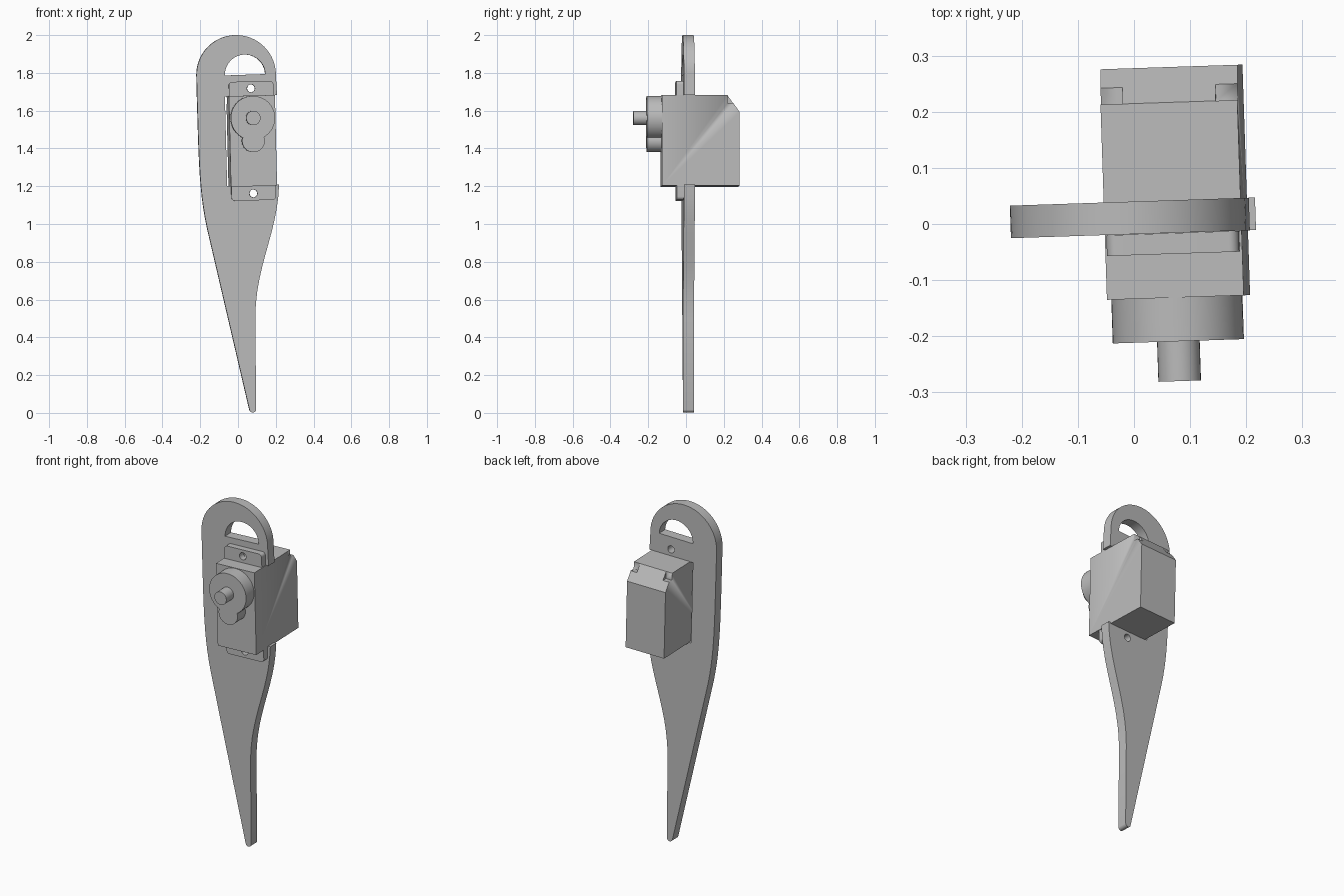
import bpy, bmesh
from math import sin, cos, pi, radians
from mathutils import Matrix, Vector
from mathutils.geometry import interpolate_bezier

cube = bpy.data.objects.get("Cube")
if cube:
    bpy.data.objects.remove(cube, do_unlink=True)

grey = bpy.data.materials.new("plain grey")
grey.use_nodes = True
COLOUR = (0.5, 0.5, 0.5, 1)
grey.diffuse_color = COLOUR
grey.node_tree.nodes["Principled BSDF"].inputs["Base Color"].default_value = COLOUR

TURN = Matrix.Rotation(radians(1.9), 4, 'Z')
TILT = Matrix.Rotation(radians(-1.35), 4, 'Y')
PLATE = TURN
SERVO = Matrix.Translation((0.075, 0, 1.44)) @ TURN @ TILT
FRONT = Matrix.Rotation(pi / 2, 4, 'X')                     # outline drawn in x, z
SIDE = Matrix(((0, 0, 1, 0), (1, 0, 0, 0), (0, 1, 0, 0), (0, 0, 0, 1)))  # in y, z


def arc(cx, cz, r, start=0, end=360, steps=32):
    angles = [radians(start + (end - start) * i / steps) for i in range(steps + 1)]
    return [(cx + r * cos(a), cz + r * sin(a)) for a in angles]


def circle(cx, cz, r, steps=32):
    return arc(cx, cz, r, steps=steps)[:-1]


def bezier(*points, steps=12):
    knots = [Vector((x, z, 0)) for x, z in points]
    return [(p.x, p.y) for p in interpolate_bezier(*knots, steps)]


def extrude(name, outlines, near, far, view, place):
    """Fill the outlines (inner ones become holes) and extrude from near to far."""
    curve = bpy.data.curves.new(name + "_outline", 'CURVE')
    curve.dimensions = '2D'
    curve.fill_mode = 'BOTH'
    curve.extrude = (far - near) / 2
    for outline in outlines:
        spline = curve.splines.new('POLY')
        spline.points.add(len(outline) - 1)
        for point, (u, v) in zip(spline.points, outline):
            point.co = (u, v, 0, 1)
        spline.use_cyclic_u = True
    temp = bpy.data.objects.new(name + "_outline", curve)
    bpy.context.collection.objects.link(temp)
    graph = bpy.context.evaluated_depsgraph_get()
    mesh = bpy.data.meshes.new_from_object(temp.evaluated_get(graph))
    bpy.data.objects.remove(temp, do_unlink=True)
    middle = (near + far) / 2
    shift = (0, middle, 0) if view is FRONT else (middle, 0, 0)
    mesh.transform(place @ Matrix.Translation(shift) @ view)
    bm = bmesh.new()
    bm.from_mesh(mesh)
    bmesh.ops.remove_doubles(bm, verts=bm.verts, dist=1e-5)
    bmesh.ops.recalc_face_normals(bm, faces=bm.faces)
    bm.to_mesh(mesh)
    bm.free()
    mesh.name = name
    mesh.materials.clear()
    mesh.materials.append(grey)
    obj = bpy.data.objects.new(name, mesh)
    bpy.context.collection.objects.link(obj)
    bpy.ops.object.select_all(action='DESELECT')
    obj.select_set(True)
    bpy.context.view_layer.objects.active = obj
    bpy.ops.object.shade_smooth_by_angle(angle=radians(30))
    return obj


# Flat blade: round head, side slot for the motor, tapering to a narrow tip
blade = arc(-0.01, 1.79, 0.21, 0, 180, 40)
blade += bezier((-0.218, 1.7), (-0.207, 1.35), (-0.207, 1.18), (-0.164, 0.98))
blade += arc(0.078, 0.02, 0.018, 195, 350, 10)
blade += bezier((0.091, 0.5), (0.091, 0.78), (0.21, 0.95), (0.217, 1.21))
blade += [(-0.058, 1.2), (-0.07, 1.675), (0.206, 1.682)]
finger_hole = arc(0.037, 1.79, 0.107, 2, 182, 24)
screw_holes = [circle(0.069, 1.718, 0.021, 20), circle(0.082, 1.162, 0.021, 20)]
extrude("blade", [blade, finger_hole] + screw_holes, -0.018, 0.04, FRONT, PLATE)

# Motor case with a sloped rear top edge
case = extrude("motor_case", [[(-0.131, -0.24), (0.28, -0.24), (0.28, 0.15),
                               (0.217, 0.24), (-0.131, 0.24)]],
               -0.122, 0.122, SIDE, SERVO)

# Corner notches in the slope
for side, label in ((-1, "right"), (1, "left")):
    low, high = sorted((side * 0.083, side * 0.2))
    notch = extrude(label + "_notch_cutter",
                    [[(0.217, 0.198), (0.35, 0.198), (0.35, 0.3), (0.217, 0.3)]],
                    low, high, SIDE, SERVO)
    notch.hide_render = True
    notch.hide_viewport = True
    cut = case.modifiers.new(label + "_notch", 'BOOLEAN')
    cut.operation = 'DIFFERENCE'
    cut.solver = 'EXACT'
    cut.object = notch

# Mounting tabs, rounded at their outer corners
for flip, label in ((1, "upper"), (-1, "lower")):
    tab = [(-0.118, 0.237), (0.118, 0.237)]
    tab += arc(0.1, 0.297, 0.018, 0, 90, 8) + arc(-0.1, 0.297, 0.018, 90, 180, 8)
    hole = circle(-0.002, 0.278, 0.021, 20)
    outlines = [[(x, z * flip) for x, z in line] for line in (tab, hole)]
    extrude(label + "_mounting_tab", outlines, -0.053, -0.016, FRONT, SERVO)

# Gear housing: large round boss joined to a small one below
boss = arc(0, 0.121, 0.117, -62, 242, 48) + arc(0, 0, 0.06, 165, 375, 24)
extrude("gear_housing", [boss], -0.209, -0.128, FRONT, SERVO)
extrude("output_shaft", [circle(0, 0.121, 0.038)], -0.28, -0.2, FRONT, SERVO)
